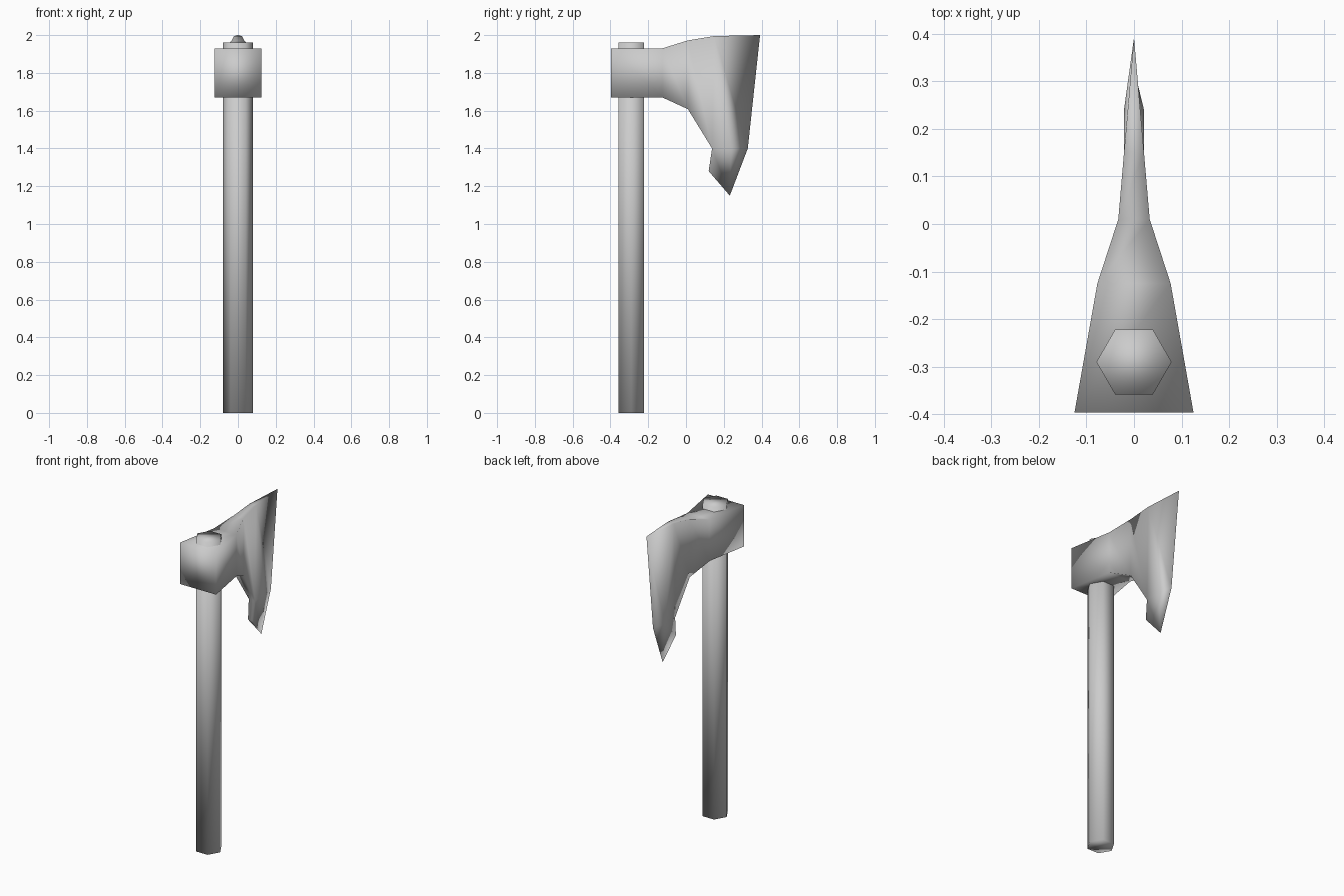
import bpy, bmesh, math

if "Cube" in bpy.data.objects:
    bpy.data.objects.remove(bpy.data.objects["Cube"])


def finish(bm, name):
    bmesh.ops.recalc_face_normals(bm, faces=bm.faces)
    for f in bm.faces:
        f.smooth = True
    mesh = bpy.data.meshes.new(name)
    bm.to_mesh(mesh)
    bm.free()
    bpy.context.collection.objects.link(bpy.data.objects.new(name, mesh))


# Handle: six-sided shaft with corners on the x axis
bm = bmesh.new()
ring = [(0.079 * math.cos(i * math.pi / 3), -0.29 + 0.079 * math.sin(i * math.pi / 3))
        for i in range(6)]
base = bm.faces.new([bm.verts.new((x, y, 0)) for x, y in ring])
top = bmesh.ops.extrude_face_region(bm, geom=[base], use_keep_orig=True)
bmesh.ops.translate(bm, vec=(0, 0, 1.96),
                    verts=[v for v in top["geom"] if isinstance(v, bmesh.types.BMVert)])
finish(bm, "handle")

# Axe head: one side as (half thickness, y, z), mirrored and joined along the rim
side = [
    (0.125, -0.396, 1.93), (0.125, -0.396, 1.67),   # butt
    (0.077, -0.125, 1.93), (0.077, -0.125, 1.67),   # end of the socket
    (0.033, 0.01, 1.972), (0.033, 0.01, 1.608),     # neck
    (0.021, 0.15, 1.995), (0.021, 0.138, 1.40),     # blade cheek
    (0.0, 0.392, 2.0), (0.0, 0.327, 1.40),          # cutting edge
    (0.014, 0.12, 1.28), (0.0, 0.232, 1.15),        # beard
    (0.021, 0.24, 1.40),                            # bevel ridge
]
faces = [(0, 1, 3, 2), (2, 3, 5, 4), (4, 5, 7, 6), (6, 7, 12),
         (6, 12, 9, 8), (7, 10, 11, 12), (12, 11, 9)]
rim = [0, 1, 3, 5, 7, 10, 11, 9, 8, 6, 4, 2]

bm = bmesh.new()
right = [bm.verts.new(p) for p in side]
left = [bm.verts.new((-x, y, z)) if x else right[i] for i, (x, y, z) in enumerate(side)]
for f in faces:
    bm.faces.new([right[i] for i in f])
    bm.faces.new([left[i] for i in reversed(f)])
for a, b in zip(rim, rim[1:] + rim[:1]):
    loop = list(dict.fromkeys([right[a], right[b], left[b], left[a]]))
    if len(loop) > 2:
        bm.faces.new(loop)
finish(bm, "axe_head")
